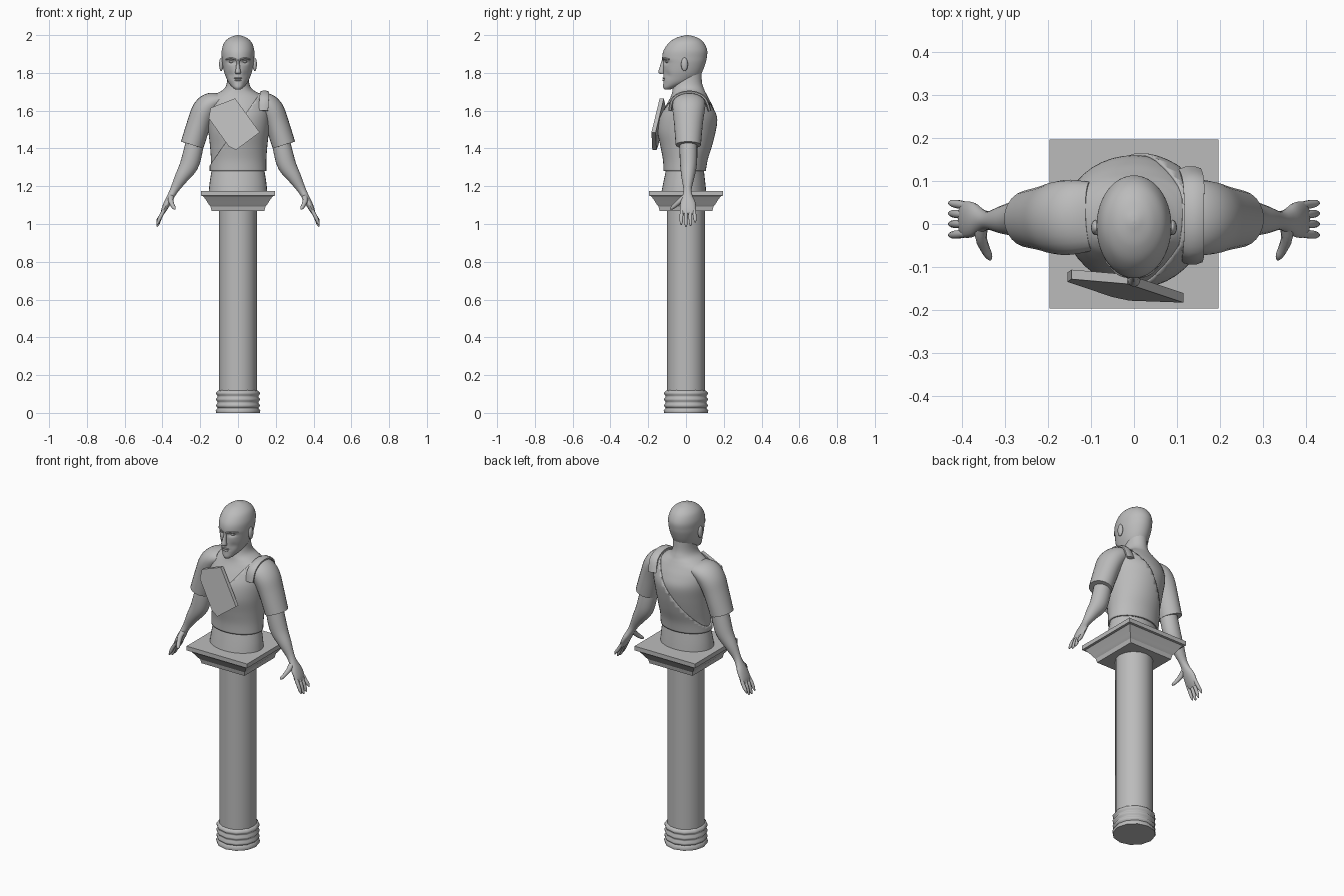
import bpy, bmesh, math
from mathutils import Vector

cube = bpy.data.objects.get("Cube")
if cube:
    bpy.data.objects.remove(cube, do_unlink=True)

stone = bpy.data.materials.new("grey_stone")
stone.use_nodes = True
GREY = (0.5, 0.5, 0.5, 1)
stone.diffuse_color = GREY
stone.node_tree.nodes["Principled BSDF"].inputs["Base Color"].default_value = GREY

X, Y, Z = Vector((1, 0, 0)), Vector((0, 1, 0)), Vector((0, 0, 1))


def finish(name, bm, mirror=False, angle=40):
    """Turn a bmesh into a shaded stone object."""
    bmesh.ops.recalc_face_normals(bm, faces=bm.faces[:])
    me = bpy.data.meshes.new(name)
    bm.to_mesh(me)
    bm.free()
    me.materials.append(stone)
    me.shade_smooth()
    me.set_sharp_from_angle(angle=math.radians(angle))
    ob = bpy.data.objects.new(name, me)
    bpy.context.scene.collection.objects.link(ob)
    if mirror:
        ob.modifiers.new("Mirror", 'MIRROR').use_mirror_merge = False
    return ob


def spline(rows, steps):
    """Smoothly subdivide rows of numbers."""
    out = []
    for i in range(len(rows) - 1):
        a, b = rows[max(i - 1, 0)], rows[i]
        c, d = rows[i + 1], rows[min(i + 2, len(rows) - 1)]
        for s in range(steps):
            t = s / steps
            out.append([q + t * (r - p) / 2 + t * t * (p - 2.5 * q + 2 * r - w / 2)
                        + t ** 3 * (1.5 * (q - r) + (w - p) / 2)
                        for p, q, r, w in zip(a, b, c, d)])
    return out + [list(rows[-1])]


def loft(rows, n=24, steps=5, axis=None, ref=Y, turn=0.0, caps=True):
    """Skin elliptical rings (x, y, z, radius across, radius along ref)."""
    rows = spline(rows, steps)
    pts = [Vector(r[:3]) for r in rows]
    bm, rings = bmesh.new(), []
    for i, r in enumerate(rows):
        t = axis or (pts[min(i + 1, len(pts) - 1)] - pts[max(i - 1, 0)]).normalized()
        v = (ref - t * ref.dot(t)).normalized()
        u = t.cross(v)
        angles = [turn + math.tau * k / n for k in range(n)]
        rings.append([bm.verts.new(pts[i] + u * r[3] * math.cos(a) + v * r[4] * math.sin(a))
                      for a in angles])
    for lo, hi in zip(rings, rings[1:]):
        for k in range(n):
            m = (k + 1) % n
            bm.faces.new((lo[k], lo[m], hi[m], hi[k]))
    if caps:
        bm.faces.new(rings[0])
        bm.faces.new(rings[-1])
    return bm


def body(rows, grow=0.0):
    """Convert (height, half width, front, back) to loft rows."""
    return [(0, (f + b) / 2, z, w + grow, (b - f) / 2 + grow) for z, w, f, b in rows]


def ellipsoid(name, centre, radii, mirror=False):
    bm = bmesh.new()
    bmesh.ops.create_uvsphere(bm, u_segments=16, v_segments=10, radius=1)
    for v in bm.verts:
        v.co = Vector(c + r * p for c, r, p in zip(centre, radii, v.co))
    return finish(name, bm, mirror)


# Pedestal: ringed foot, round shaft, square capital
foot = [(0, .115), (.012, .118), (.024, .11)]
for z in (.024, .056, .088):
    foot += [(z + .003, .108), (z + .01, .115), (z + .018, .116), (z + .028, .108)]
foot += [(.12, .1)]
finish("column_foot", loft([(0, 0, z, r, r) for z, r in foot], 12, 1, Z), angle=50)
finish("column_shaft", loft([(0, 0, z, .101, .101) for z in (.11, 1.08)], 16, 1, Z))
capital = [(1.068, .14), (1.092, .145), (1.105, .156), (1.125, .168),
           (1.148, .185), (1.15, .197), (1.175, .197)]
finish("column_capital", loft([(0, 0, z, r * 2 ** .5, r * 2 ** .5) for z, r in capital],
                              4, 1, Z, turn=math.pi / 4), angle=25)

# Torso: bare waist and tunic running up into the neck
finish("waist", loft(body([(1.17, .155, -.13, .107), (1.22, .15, -.12, .102),
                           (1.29, .139, -.105, .094)]), 32, 4, Z))
TORSO = [(1.28, .143, -.112, .098), (1.34, .143, -.115, .108), (1.41, .148, -.128, .13),
         (1.49, .157, -.143, .15), (1.565, .165, -.135, .16), (1.62, .165, -.11, .143),
         (1.665, .15, -.085, .12), (1.69, .115, -.075, .107), (1.715, .074, -.07, .095),
         (1.755, .058, -.06, .084), (1.83, .055, -.045, .083)]
finish("torso_and_neck", loft(body(TORSO), 40, 5, Z))

# Drape over the left shoulder, cut off along a diagonal
bm = loft(body(TORSO, .007), 40, 5, Z, caps=False)
bmesh.ops.bisect_plane(bm, geom=bm.verts[:] + bm.edges[:] + bm.faces[:],
                       plane_co=(.115, 0, 1.69), plane_no=(-.82, 0, .57), clear_outer=True)
drape = finish("drape", bm)
solid = drape.modifiers.new("Thickness", 'SOLIDIFY')
solid.thickness, solid.offset = .009, -1
finish("shoulder_strap", loft([(.135, -.085, 1.6, .01, .026), (.138, -.07, 1.66, .01, .027),
                               (.14, -.02, 1.692, .01, .025), (.14, .045, 1.694, .01, .025),
                               (.138, .1, 1.665, .01, .027), (.13, .125, 1.6, .01, .028)],
                              8, 4, ref=X, turn=math.pi / 8))

# Sleeves and arms
finish("sleeves", loft([(.1, .018, 1.655, .04, .08), (.145, .016, 1.637, .059, .087),
                        (.178, .014, 1.6, .066, .085), (.207, .013, 1.53, .063, .076),
                        (.243, .012, 1.418, .062, .067)], 24, 5), mirror=True)
finish("arms", loft([(.222, .012, 1.47, .045, .045), (.238, .013, 1.385, .05, .047),
                     (.26, .013, 1.31, .049, .044), (.3, .01, 1.245, .036, .034),
                     (.335, .008, 1.185, .023, .022), (.355, .008, 1.148, .019, .027),
                     (.374, .01, 1.112, .018, .04), (.392, .01, 1.075, .014, .042),
                     (.402, .01, 1.052, .008, .037)], 20, 4), mirror=True)

# Fingers and thumbs
for finger, y, tip in (("index", -.022, .996), ("middle", 0, .986),
                       ("ring", .021, .99), ("little", .042, 1.008)):
    finish(finger + "_fingers", loft([(.388, y, 1.08, .009, .009), (.41, y * 1.1, 1.04, .01, .01),
                                      (.423, y * 1.15, tip + .015, .008, .008),
                                      (.43, y * 1.15, tip, .003, .003)], 10, 3), mirror=True)
finish("thumbs", loft([(.352, -.002, 1.15, .014, .012), (.356, -.03, 1.125, .014, .014),
                       (.347, -.056, 1.1, .011, .012), (.338, -.074, 1.085, .009, .009),
                       (.334, -.083, 1.078, .003, .003)], 10, 3), mirror=True)

# Head with pressed-in eye sockets, cheeks and mouth line
HEAD = [(1.712, .014, -.114, -.085), (1.725, .03, -.121, -.045), (1.75, .051, -.12, .03),
        (1.78, .065, -.12, .07), (1.81, .075, -.12, .088), (1.85, .083, -.121, .103),
        (1.88, .086, -.126, .11), (1.92, .086, -.118, .112), (1.96, .073, -.09, .094),
        (1.985, .047, -.053, .064), (1.997, .018, -.013, .028), (2.0, .003, .004, .01)]
bm = loft(body(HEAD), 64, 6, Z)
DENTS = ((.034, 1.858, .018, .010, .012), (.04, 1.79, .016, .02, .006), (0, 1.767, .022, .004, .005))
for v in bm.verts:
    if v.co.y < -.04:
        v.co.y += sum(d * math.exp(-((abs(v.co.x) - x) / sx) ** 2 - ((v.co.z - z) / sz) ** 2)
                      for x, z, sx, sz, d in DENTS)
finish("head", bm, angle=60)

# Facial features
finish("nose", loft([(0, -.115, 1.875, .007, .01), (0, -.12, 1.855, .008, .012),
                     (0, -.127, 1.825, .011, .014), (0, -.13, 1.803, .015, .016),
                     (0, -.122, 1.793, .011, .012)], 12, 4, Z))
finish("brows", loft([(.01, -.119, 1.871, .006, .008), (.035, -.111, 1.877, .006, .008),
                      (.062, -.085, 1.872, .004, .006)], 10, 4), mirror=True)
ellipsoid("eyes", (.034, -.097, 1.859), (.014, .012, .007), mirror=True)
ellipsoid("upper_lip", (0, -.115, 1.772), (.021, .01, .005))
ellipsoid("lower_lip", (0, -.115, 1.761), (.018, .01, .005))
ellipsoid("ears", (.089, -.008, 1.845), (.011, .018, .036), mirror=True)

# Tilted tablet in front of the chest
OUTLINE = ((-.145, 1.615), (-.015, 1.665), (.115, 1.485), (-.01, 1.392),
           (-.05, 1.412), (-.155, 1.56))
bm = bmesh.new()
front = bm.faces.new([bm.verts.new((x, -.18 + .14 * (z - 1.39) - .14 * x, z)) for x, z in OUTLINE])
back = bmesh.ops.extrude_face_region(bm, geom=[front], use_keep_orig=True)
for v in back["geom"]:
    if isinstance(v, bmesh.types.BMVert):
        v.co.y += .022
finish("tablet", bm, angle=25)
